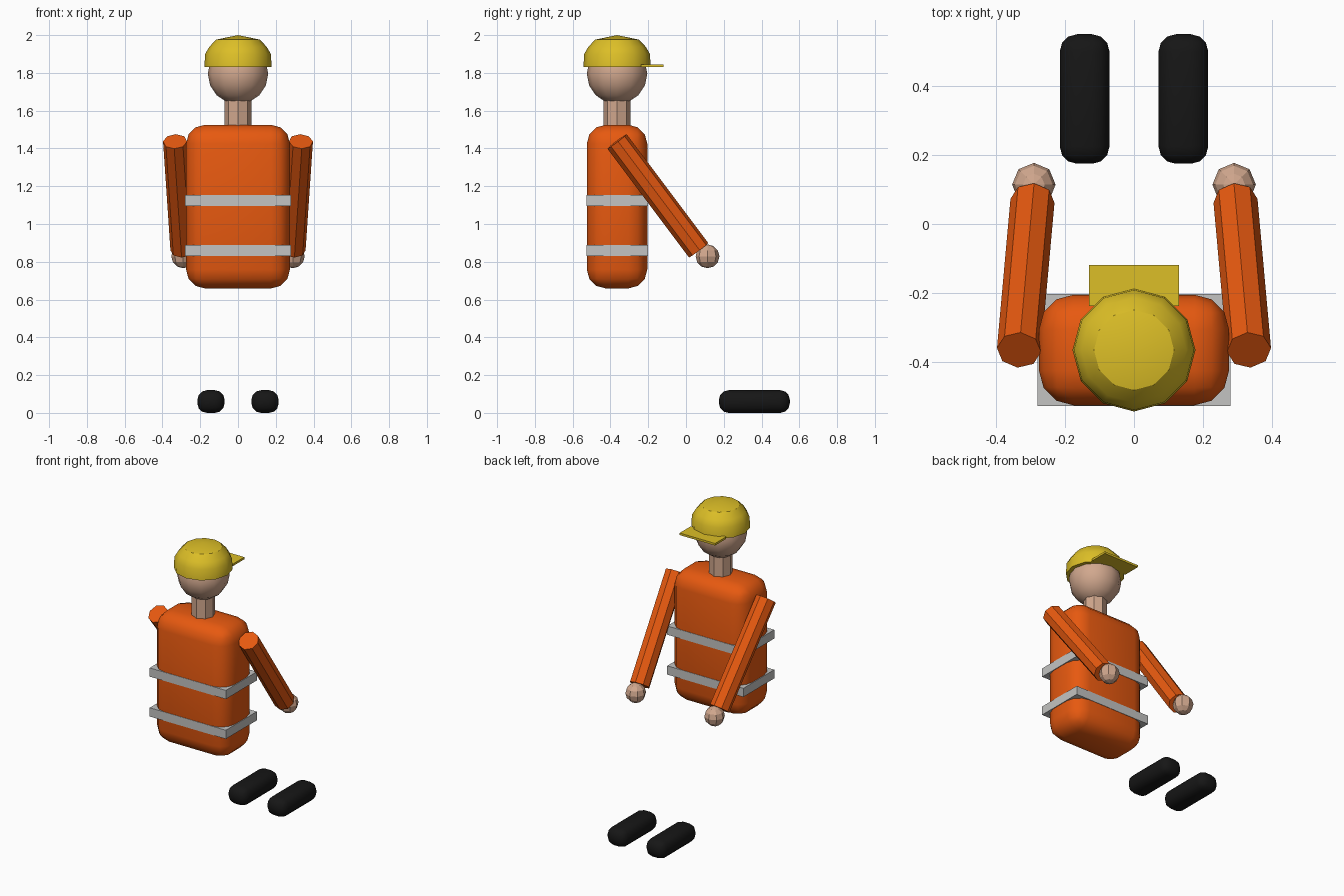
import bpy, bmesh, math
from mathutils import Vector, Matrix

default = bpy.data.objects.get("Cube")
if default:
    bpy.data.objects.remove(default, do_unlink=True)


def material(name, r, g, b):
    m = bpy.data.materials.new(name)
    m.use_nodes = True
    m.diffuse_color = (r, g, b, 1)
    m.node_tree.nodes["Principled BSDF"].inputs["Base Color"].default_value = (r, g, b, 1)
    return m


ORANGE = material("orange cloth", 0.80, 0.10, 0.005)
GREY = material("grey tape", 0.55, 0.55, 0.54)
SKIN = material("skin", 0.64, 0.39, 0.27)
YELLOW = material("yellow shell", 0.72, 0.52, 0.02)
BLACK = material("black rubber", 0.008, 0.008, 0.008)

BODY_Y = -0.365


def finish(name, bm, mat, smooth=None):
    """Turn a bmesh into an object; smooth is an angle in degrees."""
    bmesh.ops.recalc_face_normals(bm, faces=bm.faces)
    mesh = bpy.data.meshes.new(name)
    bm.to_mesh(mesh)
    bm.free()
    mesh.materials.append(mat)
    ob = bpy.data.objects.new(name, mesh)
    bpy.context.collection.objects.link(ob)
    if smooth:
        bpy.ops.object.select_all(action='DESELECT')
        ob.select_set(True)
        bpy.context.view_layer.objects.active = ob
        bpy.ops.object.shade_smooth_by_angle(angle=math.radians(smooth))
    return ob


def box(name, centre, size, mat, bevel=0):
    bm = bmesh.new()
    bmesh.ops.create_cube(bm, size=1, matrix=Matrix.LocRotScale(Vector(centre), None, Vector(size)))
    if bevel:
        bmesh.ops.bevel(bm, geom=bm.edges[:], offset=bevel, segments=3,
                        profile=0.5, affect='EDGES')
    return finish(name, bm, mat, 40 if bevel else None)


def rod(name, start, end, radius, mat):
    """Eight-sided cylinder between two points."""
    start, end = Vector(start), Vector(end)
    axis = end - start
    turn = axis.to_track_quat('Z', 'Y').to_matrix().to_4x4()
    bm = bmesh.new()
    bmesh.ops.create_cone(bm, cap_ends=True, segments=8, radius1=radius, radius2=radius,
                          depth=axis.length,
                          matrix=Matrix.Translation((start + end) / 2) @ turn)
    return finish(name, bm, mat)


def ball(name, centre, radius, segments, rings, mat, smooth=None):
    bm = bmesh.new()
    bmesh.ops.create_uvsphere(bm, u_segments=segments, v_segments=rings, radius=radius,
                              matrix=Matrix.Translation(centre))
    return finish(name, bm, mat, smooth)


def lathe(name, y, profile, segments, mat, smooth):
    """Revolve (radius, height) points around a vertical axis."""
    bm = bmesh.new()
    verts = [bm.verts.new((r, 0, z)) for r, z in profile]
    edges = [bm.edges.new(pair) for pair in zip(verts, verts[1:])]
    bmesh.ops.spin(bm, geom=verts + edges, cent=(0, 0, 0), axis=(0, 0, 1),
                   angle=math.tau, steps=segments)
    bmesh.ops.remove_doubles(bm, verts=bm.verts, dist=0.0005)
    bmesh.ops.translate(bm, verts=bm.verts, vec=(0, y, 0))
    return finish(name, bm, mat, smooth)


# Torso with two reflective bands
box("torso", (0, BODY_Y, 1.092), (0.55, 0.32, 0.866), ORANGE, 0.1)
for name, z in (("upper_band", 1.125), ("lower_band", 0.86)):
    box(name, (0, BODY_Y, z), (0.56, 0.325, 0.058), GREY)

# Neck and head
rod("neck", (0, BODY_Y, 1.50), (0, BODY_Y, 1.66), 0.071, SKIN)
ball("head", (0, BODY_Y, 1.795), 0.16, 12, 8, SKIN, 40)

# Hard hat: closed dome and flat peak
lathe("helmet", BODY_Y,
      [(0, 1.83), (0.178, 1.83), (0.174, 1.90), (0.152, 1.938), (0.116, 1.976), (0, 2.0)],
      12, YELLOW, 31)
box("helmet_peak", (0, -0.178, 1.837), (0.26, 0.118, 0.014), YELLOW)

# Arms, hands and shoes on both sides
for side, s in (("left", 1), ("right", -1)):
    rod(side + "_arm", (s * 0.333, BODY_Y, 1.437), (s * 0.294, 0.067, 0.861), 0.064, ORANGE)
    ball(side + "_hand", (s * 0.29, 0.114, 0.829), 0.063, 8, 6, SKIN)
    box(side + "_shoe", (s * 0.143, 0.362, 0.06), (0.144, 0.375, 0.12), BLACK, 0.05)
